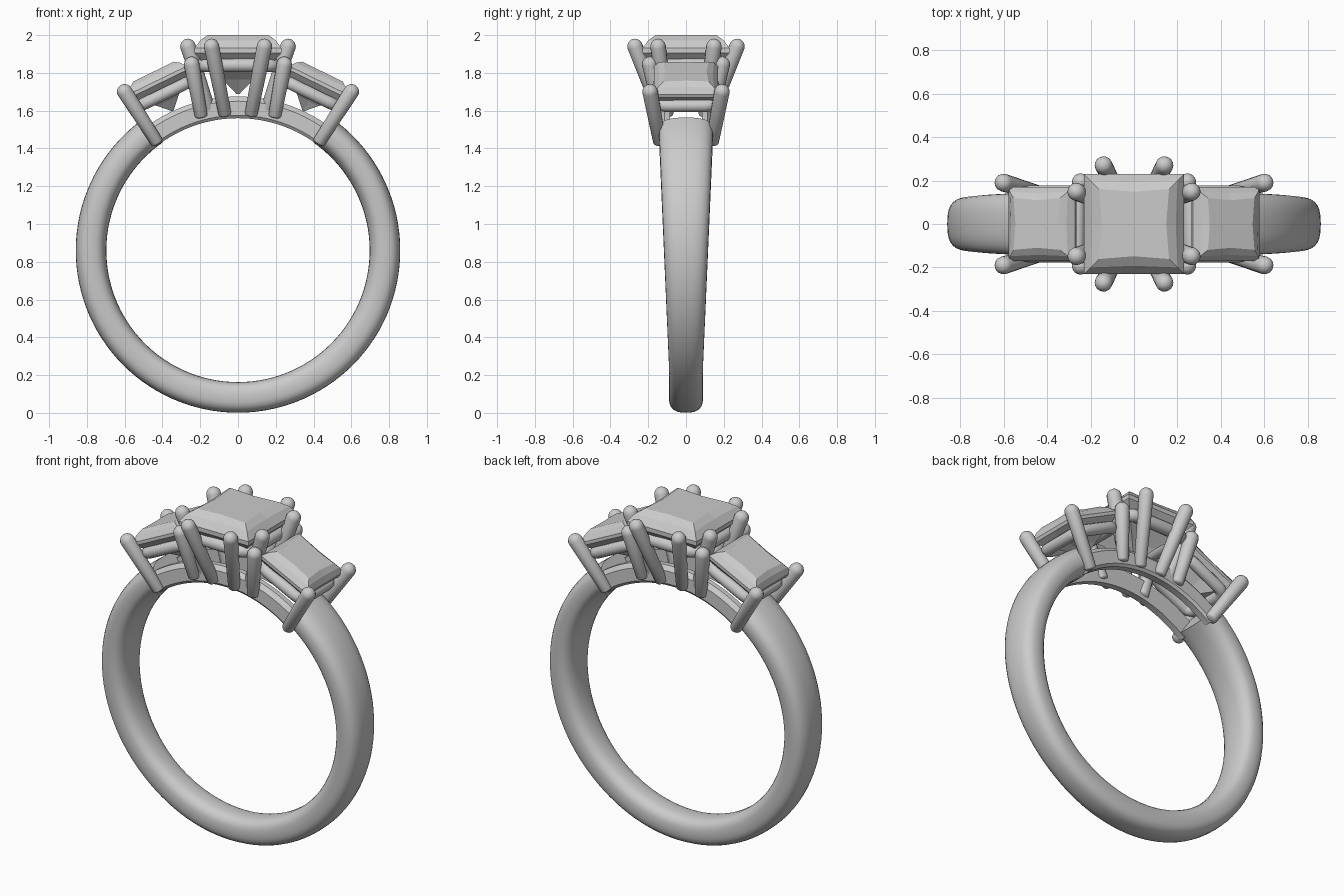
import bpy, bmesh
from math import sin, cos, pi, radians, copysign
from mathutils import Vector, Matrix

if "Cube" in bpy.data.objects:
    bpy.data.objects.remove(bpy.data.objects["Cube"])

CZ = 0.86                      # centre height of the finger hole


def finish(name, bm, smooth=True):
    bmesh.ops.recalc_face_normals(bm, faces=bm.faces)
    me = bpy.data.meshes.new(name)
    bm.to_mesh(me)
    bm.free()
    ob = bpy.data.objects.new(name, me)
    bpy.context.collection.objects.link(ob)
    if smooth:
        bpy.ops.object.select_all(action='DESELECT')
        ob.select_set(True)
        bpy.context.view_layer.objects.active = ob
        bpy.ops.object.shade_smooth_by_angle(angle=radians(35))
    return ob


def loft(name, rings, closed=False, smooth=True):
    """Skin a list of rings; cap the ends unless the path is closed."""
    bm = bmesh.new()
    vs = [[bm.verts.new(p) for p in r] for r in rings]
    n = len(vs[0])
    for i in range(len(vs) if closed else len(vs) - 1):
        a, b = vs[i], vs[(i + 1) % len(vs)]
        for j in range(n):
            k = (j + 1) % n
            bm.faces.new((a[j], a[k], b[k], b[j]))
    if not closed:
        bm.faces.new(vs[0])
        bm.faces.new(vs[-1])
    return finish(name, bm, smooth)


def polar(t, r, y):
    return Vector((r * sin(t), y, CZ + r * cos(t)))


def spow(v, e):
    return copysign(abs(v) ** e, v)


# Shank: rounded section, widening towards the top, open under the stones
rings = []
for i in range(97):
    t = radians(35 + 290 * i / 96)
    w = 0.117 + 0.028 * cos(t) / cos(radians(35))
    w = max(w, 0.09)
    ring = []
    for j in range(28):
        a = 2 * pi * j / 28
        ring.append(polar(t, 0.778 + 0.081 * spow(sin(a), 0.75), w * spow(cos(a), 0.75)))
    rings.append(ring)
loft("shank", rings)

# Two bridge rails joining the shank ends below the stones
for s, side in ((-1, "front"), (1, "back")):
    rings = []
    for i in range(33):
        t = radians(-38 + 76 * i / 32)
        rings.append([polar(t, r, s * y) for r, y in
                      ((0.70, 0.085), (0.70, 0.125), (0.715, 0.137), (0.79, 0.137),
                       (0.815, 0.115), (0.815, 0.085))])
    loft(side + "_bridge_rail", rings)


def square8(h, z, mid=1.0):
    m = h * mid
    return [Vector(p) for p in ((h, h, z), (0, m, z), (-h, h, z), (-m, 0, z),
                                (-h, -h, z), (0, -m, z), (h, -h, z), (m, 0, z))]


def stone(name, h, mat):
    """Square cut stone, girdle at local z = 0."""
    prof = ((0.03, -1.0, 1), (0.36, -0.66, 0.85), (0.72, -0.36, 0.92), (1, -0.05, 1),
            (1, 0.06, 1), (0.87, 0.24, 0.96), (0.70, 0.36, 0.92))
    loft(name, [[mat @ p for p in square8(h * a, h * z, m)] for a, z, m in prof],
         smooth=False)


def wire(name, h, z, r, mat):
    """Square seat wire with rounded corners."""
    rings = []
    c = 0.045
    for q in range(4):
        for k in range(5):
            a = pi / 2 * (q + k / 4)
            d = Vector((cos(a), sin(a), 0))
            qa = pi / 2 * q + pi / 4
            p = Vector((copysign(h - c, cos(qa)), copysign(h - c, sin(qa)), z)) + c * d
            rings.append([mat @ (p + r * (d * cos(b) + Vector((0, 0, sin(b)))))
                          for b in (2 * pi * j / 14 for j in range(14))])
    loft(name, rings, closed=True)


def prong(name, base, tip, r0=0.034, r1=0.041):
    """Tapered claw with domed ends."""
    base, tip = Vector(base), Vector(tip)
    d = tip - base
    L = d.length
    rot = d.to_track_quat('Z', 'Y')
    prof = [(r0 * sin(a), -0.4 * r0 * cos(a)) for a in (0.25, 0.7, 1.15, pi / 2)]
    prof += [(r1 * cos(a), L + r1 * sin(a)) for a in (0, 0.3, 0.6, 0.9, 1.2, 1.45)]
    loft(name, [[base + rot @ Vector((r * cos(b), r * sin(b), z))
                 for b in (2 * pi * j / 16 for j in range(16))] for r, z in prof])


# Centre stone and its seat
centre = Matrix.Translation((0, 0, 1.917))
stone("centre_stone", 0.23, centre)
wire("centre_seat", 0.19, -0.077, 0.036, centre)

# Side stones, tilted outwards
for s, side in ((-1, "left"), (1, "right")):
    m = Matrix.Translation((s * 0.42, 0, 1.752)) @ Matrix.Rotation(s * radians(26), 4, 'Y')
    stone(side + "_stone", 0.17, m)
    wire(side + "_seat", 0.145, -0.07, 0.033, m)

# Claws, mirrored in x and y
for sx, lr in ((-1, "left"), (1, "right")):
    for sy, fb in ((-1, "front"), (1, "back")):
        for part, b, t in (
                ("centre_face_claw", (0.07, 0.135, 1.585), (0.14, 0.27, 1.94)),
                ("centre_side_claw", (0.145, 0.10, 1.58), (0.265, 0.148, 1.94)),
                ("side_inner_claw", (0.195, 0.135, 1.575), (0.245, 0.192, 1.845)),
                ("side_outer_claw", (0.43, 0.14, 1.435), (0.60, 0.19, 1.70))):
            prong(f"{lr}_{fb}_{part}", (sx * b[0], sy * b[1], b[2]),
                  (sx * t[0], sy * t[1], t[2]))
